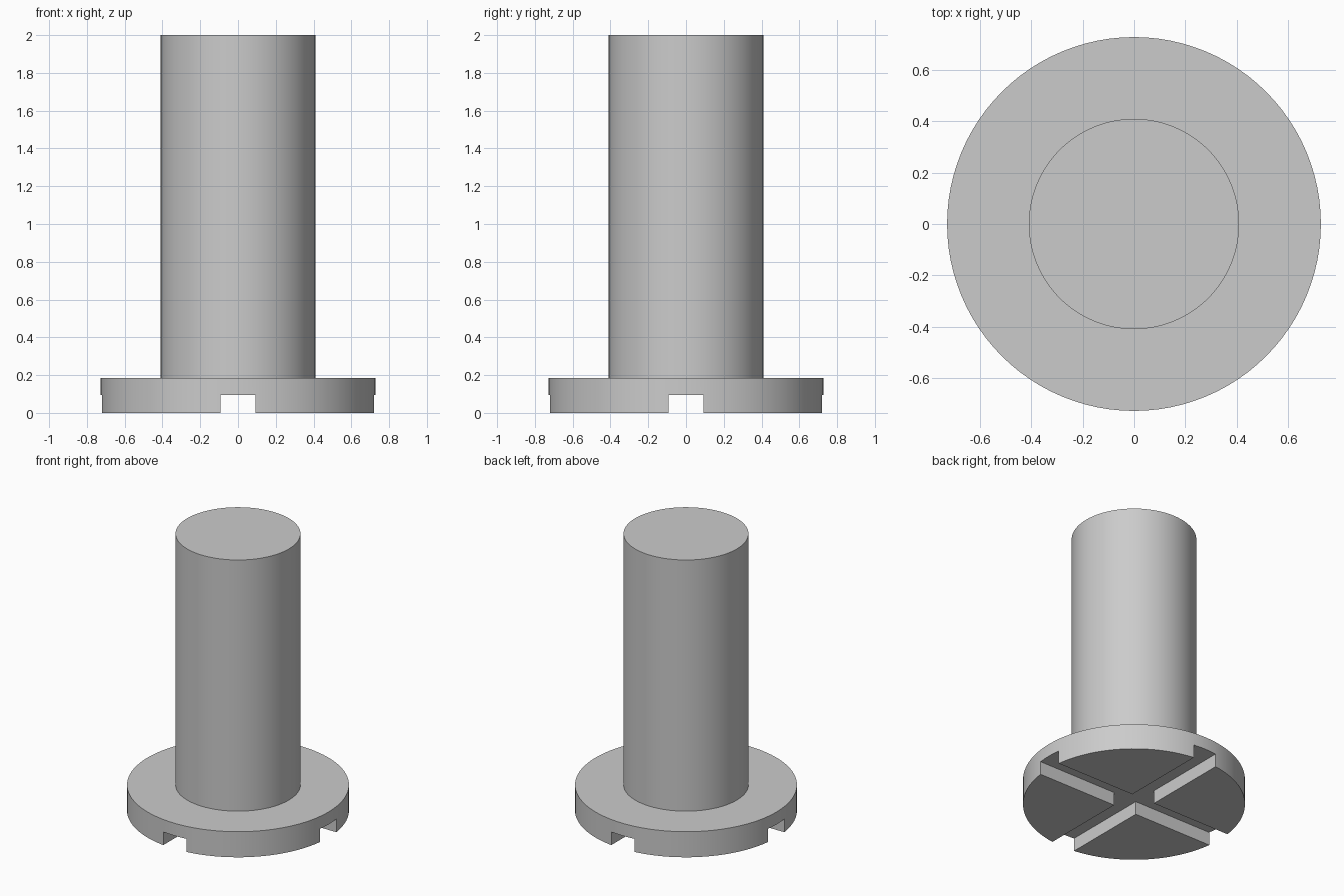
import bpy, bmesh, math
from mathutils import Matrix, Vector

cube = bpy.data.objects.get("Cube")
if cube:
    bpy.data.objects.remove(cube, do_unlink=True)

HEAD_R, SHANK_R = 0.727, 0.409
HEAD_H, TOTAL_H = 0.185, 2.0
SLOT_W, SLOT_D = 0.185, 0.095
SIDES = 96

grey = bpy.data.materials.new("plain grey")
grey.use_nodes = True
colour = (0.6, 0.6, 0.6, 1)
grey.diffuse_color = colour
grey.node_tree.nodes["Principled BSDF"].inputs["Base Color"].default_value = colour


def add_object(name, bm):
    mesh = bpy.data.meshes.new(name)
    bm.to_mesh(mesh)
    bm.free()
    mesh.materials.append(grey)
    obj = bpy.data.objects.new(name, mesh)
    bpy.context.collection.objects.link(obj)
    return obj


# Head and shank as one solid: rings joined from the bottom up
bm = bmesh.new()
ring = bmesh.ops.create_circle(bm, cap_ends=True, segments=SIDES, radius=HEAD_R)["verts"]
edges = list(bm.edges)
for radius, z in ((HEAD_R, HEAD_H), (SHANK_R, HEAD_H), (SHANK_R, TOTAL_H)):
    new = bmesh.ops.extrude_edge_only(bm, edges=edges)["geom"]
    edges = [g for g in new if isinstance(g, bmesh.types.BMEdge)]
    for v in (g for g in new if isinstance(g, bmesh.types.BMVert)):
        flat = Vector((v.co.x, v.co.y, 0)).normalized() * radius
        v.co = (flat.x, flat.y, z)
bmesh.ops.holes_fill(bm, edges=edges, sides=0)
bmesh.ops.recalc_face_normals(bm, faces=bm.faces)
screw = add_object("slotted_screw", bm)

# Crossed slots cut into the underside of the head
for name, size in (("slot_cutter_x", (2, SLOT_W)), ("slot_cutter_y", (SLOT_W, 2))):
    bm = bmesh.new()
    bmesh.ops.create_cube(bm, size=1, matrix=Matrix.Diagonal((*size, SLOT_D * 2, 1)))
    cutter = add_object(name, bm)
    cutter.hide_render = True
    cut = screw.modifiers.new(name, 'BOOLEAN')
    cut.operation, cut.solver, cut.object = 'DIFFERENCE', 'EXACT', cutter
    bpy.ops.object.select_all(action='DESELECT')
    bpy.context.view_layer.objects.active = screw
    screw.select_set(True)
    bpy.ops.object.modifier_apply(modifier=name)
    bpy.data.objects.remove(cutter, do_unlink=True)

bpy.ops.object.shade_smooth_by_angle(angle=math.radians(30))
